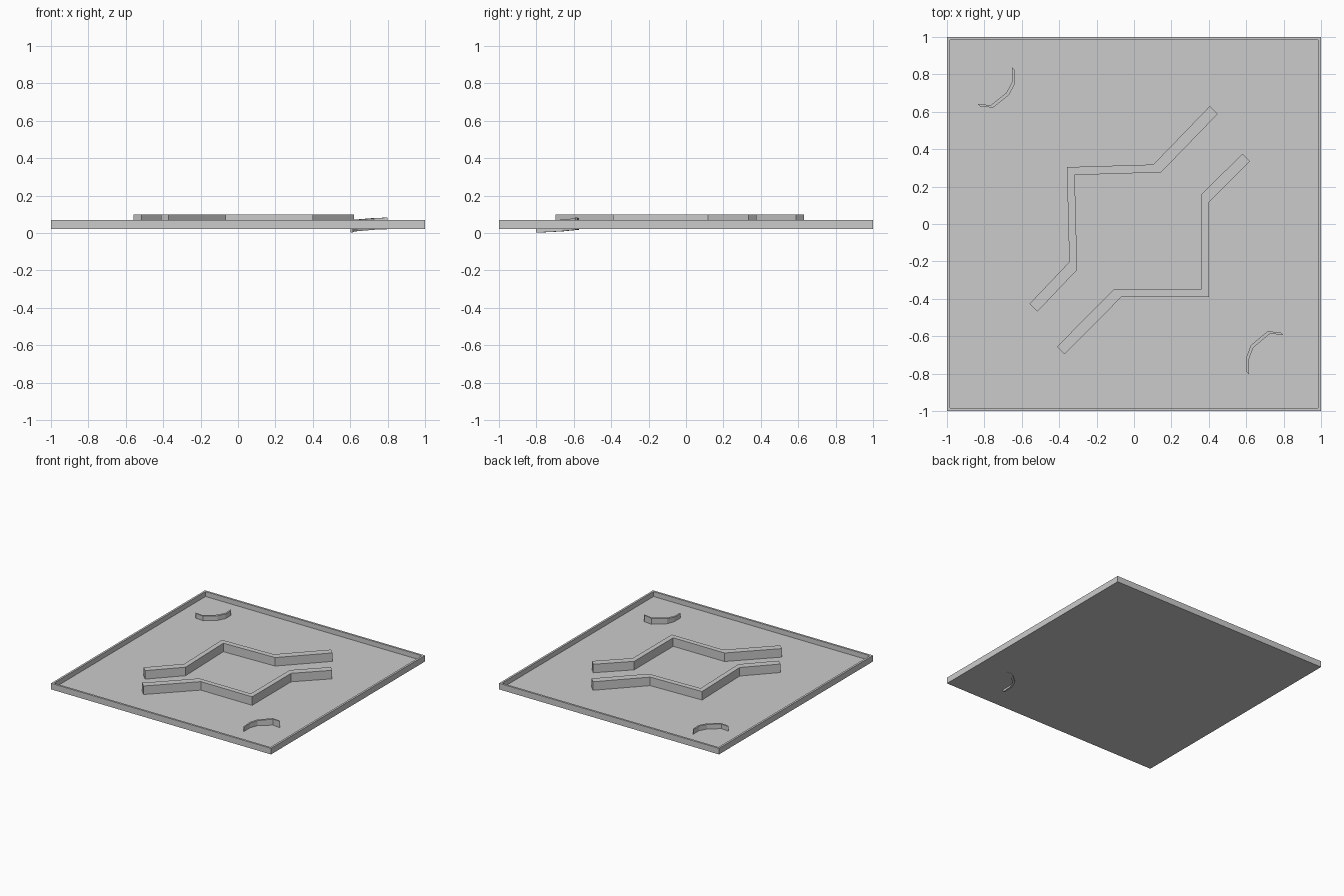
import bpy, bmesh
from mathutils import Vector

if "Cube" in bpy.data.objects:
    bpy.data.objects.remove(bpy.data.objects["Cube"])


def finish(name, bm):
    bmesh.ops.recalc_face_normals(bm, faces=bm.faces)
    mesh = bpy.data.meshes.new(name)
    bm.to_mesh(mesh)
    bm.free()
    obj = bpy.data.objects.new(name, mesh)
    bpy.context.collection.objects.link(obj)
    return obj


def wall(name, path, width, z0, height, tilt=0.0):
    """Sweep a plan path sideways (+x, -y) by width and up by height.
    tilt raises the strip along the x+y diagonal from its first point."""
    bm = bmesh.new()
    start = sum(path[0])
    pts = [Vector((x, y, z0 + tilt * (x + y - start))) for x, y in path]
    side, up = Vector((width, -width, 0)), Vector((0, 0, height))
    rings = [[bm.verts.new(p + o) for o in (Vector(), side, side + up, up)] for p in pts]
    for a, b in zip(rings, rings[1:]):
        for i in range(4):
            j = (i + 1) % 4
            bm.faces.new((a[i], a[j], b[j], b[i]))
    bm.faces.new(rings[0])
    bm.faces.new(rings[-1])
    return finish(name, bm)


BOTTOM, RIM, FLOOR = 0.02, 0.07, 0.03

# Square tray with a thin raised rim
bm = bmesh.new()
bmesh.ops.create_cube(bm, size=1)
bmesh.ops.scale(bm, vec=(2, 2, RIM - BOTTOM), verts=bm.verts)
bmesh.ops.translate(bm, vec=(0, 0, (RIM + BOTTOM) / 2), verts=bm.verts)
top = max(bm.faces, key=lambda f: f.calc_center_median().z)
bmesh.ops.inset_region(bm, faces=[top], thickness=0.024)
lowered = bmesh.ops.extrude_discrete_faces(bm, faces=[top])["faces"][0]
bmesh.ops.translate(bm, vec=(0, 0, FLOOR - RIM), verts=lowered.verts)
finish("tray", bm)

# Two bent walls around the centre
wall("left_wall", [(0.405, 0.63), (0.103, 0.318), (-0.359, 0.304),
                   (-0.346, -0.203), (-0.559, -0.427)], 0.042, FLOOR, 0.07)
wall("right_wall", [(0.58, 0.376), (0.36, 0.158), (0.36, -0.348),
                    (-0.107, -0.348), (-0.412, -0.656)], 0.041, FLOOR, 0.07)

# Small curved barriers in opposite corners, the front one slightly tilted
wall("back_left_barrier", [(-0.652, 0.837), (-0.65, 0.762), (-0.682, 0.702),
                           (-0.766, 0.635), (-0.837, 0.642)], 0.013, 0.023, 0.045)
wall("front_right_barrier", [(0.602, -0.79), (0.602, -0.708), (0.625, -0.648),
                             (0.715, -0.573), (0.785, -0.581)], 0.013, 0.002, 0.062, 0.046)
